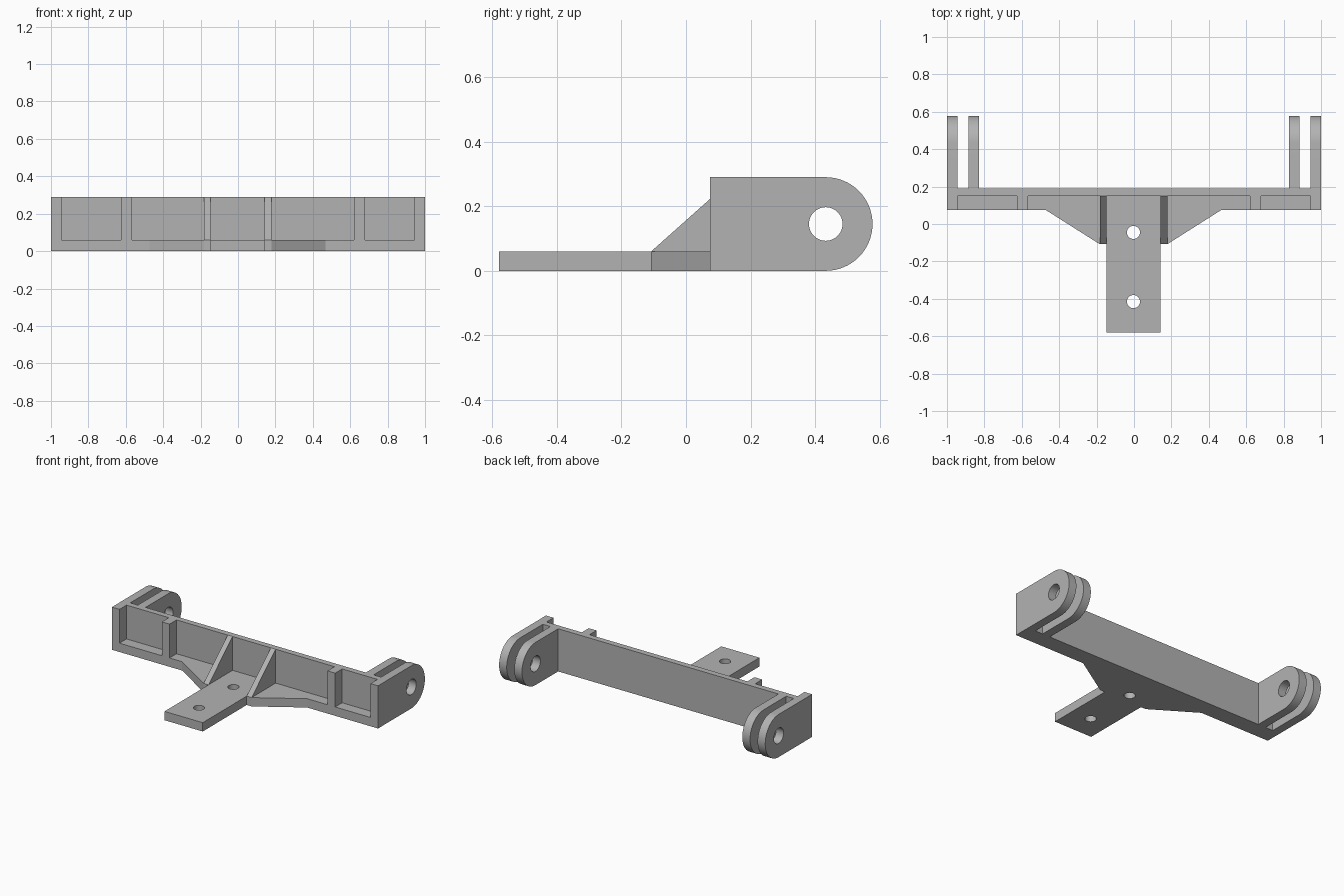
import bpy, bmesh, math
from mathutils import Matrix

cube = bpy.data.objects.get("Cube")
if cube:
    bpy.data.objects.remove(cube, do_unlink=True)

# One plain grey for the whole bracket
grey = bpy.data.materials.new("plain_grey")
grey.use_nodes = True
COLOUR = (0.45, 0.45, 0.45, 1)
grey.diffuse_color = COLOUR
grey.node_tree.nodes["Principled BSDF"].inputs["Base Color"].default_value = COLOUR

FLOOR, TOP = 0.06, 0.29              # floor thickness, wall height
FRONT, WALL, BACK = 0.075, 0.15, 0.19  # y of floor edge, wall front, wall back
END = 0.943                          # inner side of the end plates
TIP = -0.58                          # front end of the tongue
LUG_Y, LUG_R, PIN_R = 0.433, TOP / 2, 0.052


def extrude(name, outline, start, end, along="z"):
    """Extrude an outline along z (points are x, y) or along x (points are y, z)."""
    bm = bmesh.new()
    if along == "z":
        points = [(a, b, start) for a, b in outline]
        step = (0, 0, end - start)
    else:
        points = [(start, a, b) for a, b in outline]
        step = (end - start, 0, 0)
    face = bm.faces.new([bm.verts.new(p) for p in points])
    grown = bmesh.ops.extrude_face_region(bm, geom=[face], use_keep_orig=True)
    bmesh.ops.translate(bm, vec=step, verts=[v for v in grown["geom"] if isinstance(v, bmesh.types.BMVert)])
    bmesh.ops.recalc_face_normals(bm, faces=bm.faces)
    mesh = bpy.data.meshes.new(name)
    bm.to_mesh(mesh)
    bm.free()
    mesh.materials.append(grey)
    obj = bpy.data.objects.new(name, mesh)
    bpy.context.collection.objects.link(obj)
    return obj


def box(name, x0, x1, y0, y1, z0, z1):
    return extrude(name, [(x0, y0), (x1, y0), (x1, y1), (x0, y1)], z0, z1)


def drill(obj, centre, radius, along="z"):
    """Cut a round hole right through a part."""
    bm = bmesh.new()
    turn = Matrix.Rotation(math.pi / 2, 4, "Y") if along == "x" else Matrix()
    bmesh.ops.create_cone(bm, cap_ends=True, segments=48, radius1=radius, radius2=radius,
                          depth=0.5, matrix=Matrix.Translation(centre) @ turn)
    mesh = bpy.data.meshes.new("drill")
    bm.to_mesh(mesh)
    bm.free()
    mesh.materials.append(grey)
    cutter = bpy.data.objects.new("drill", mesh)
    cutter.hide_render = True
    bpy.context.collection.objects.link(cutter)
    cut = obj.modifiers.new("hole", "BOOLEAN")
    cut.operation, cut.solver, cut.object = "DIFFERENCE", "EXACT", cutter
    bpy.context.view_layer.objects.active = obj
    bpy.ops.object.modifier_apply(modifier=cut.name)
    bpy.data.objects.remove(cutter, do_unlink=True)


def smooth(obj):
    bpy.ops.object.select_all(action="DESELECT")
    obj.select_set(True)
    bpy.context.view_layer.objects.active = obj
    bpy.ops.object.shade_smooth_by_angle(angle=math.radians(30))


# Floor with its tapered flange and the drilled tongue
floor = extrude("floor_and_tongue", [
    (-END, WALL), (-END, FRONT), (-0.472, FRONT), (-0.183, -0.108), (-0.146, -0.108),
    (-0.146, TIP), (0.141, TIP), (0.141, -0.108), (0.178, -0.108), (0.467, FRONT),
    (END, FRONT), (END, WALL)], 0, FLOOR)
for y in (-0.045, -0.415):
    drill(floor, (-0.003, y, 0), 0.035)
smooth(floor)

# Upright wall
box("back_wall", -END, END, WALL, BACK, 0, TOP)

# Stiffening ribs and sloping gussets in front of the wall
for side, rib_x, gusset_x in (("right", -0.625, -0.183), ("left", 0.62, 0.141)):
    box(side + "_rib", rib_x, rib_x + 0.058, FRONT, WALL, FLOOR, TOP)
    extrude(side + "_gusset", [(-0.108, FLOOR), (WALL, FLOOR), (WALL, TOP)],
            gusset_x, gusset_x + 0.037, "x")

# Paired rounded lugs at each end; the outer one also closes the end of the floor
for side, sign in (("right", -1), ("left", 1)):
    for part, y0, x0, x1 in (("end_plate_lug", FRONT, END, 1), ("inner_lug", BACK, 0.828, 0.886)):
        arc = [(LUG_Y + LUG_R * math.cos(a), LUG_R + LUG_R * math.sin(a))
               for a in (math.pi * (i / 32 - 0.5) for i in range(33))]
        lug = extrude(side + "_" + part, [(y0, TOP), (y0, 0)] + arc, sign * x0, sign * x1, "x")
        drill(lug, (sign * x0, LUG_Y, LUG_R), PIN_R, "x")
        smooth(lug)
